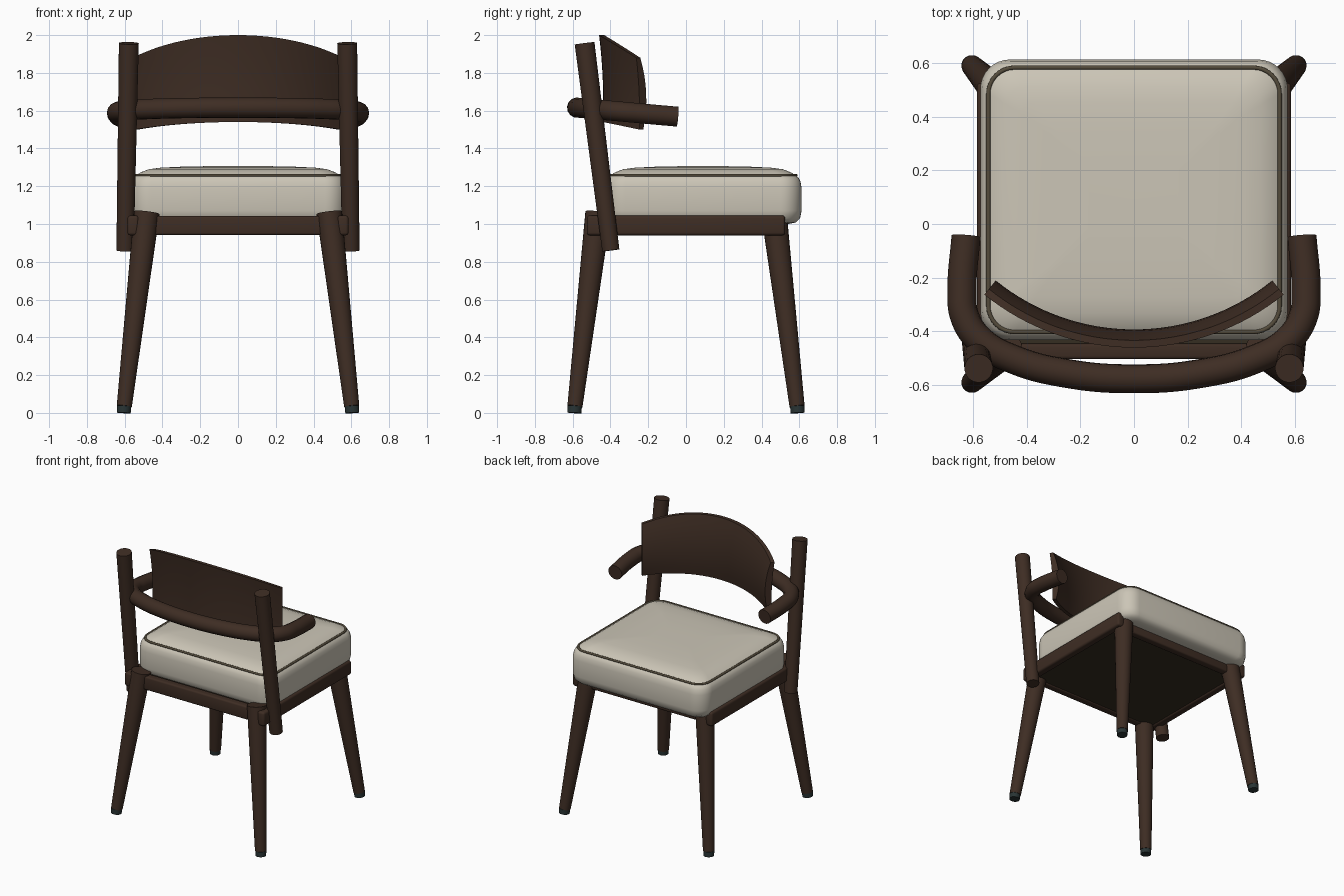
import bpy
import math
from mathutils import Vector

if "Cube" in bpy.data.objects:
    bpy.data.objects.remove(bpy.data.objects["Cube"], do_unlink=True)


def material(name, rgb):
    m = bpy.data.materials.new(name)
    m.use_nodes = True
    colour = (*rgb, 1)
    m.diffuse_color = colour
    bsdf = m.node_tree.nodes["Principled BSDF"]
    bsdf.inputs["Base Color"].default_value = colour
    bsdf.inputs["Roughness"].default_value = 0.6
    return m


WOOD = material("dark wood", (0.048, 0.026, 0.017))
FABRIC = material("cream fabric", (0.60, 0.56, 0.47))
PIPING = material("olive piping", (0.09, 0.072, 0.045))
BASE = material("seat underside", (0.035, 0.026, 0.015))
RUBBER = material("foot rubber", (0.022, 0.034, 0.034))


def finish(obj, mat, angle=40):
    obj.data.materials.append(mat)
    bpy.ops.object.select_all(action="DESELECT")
    obj.select_set(True)
    bpy.context.view_layer.objects.active = obj
    bpy.ops.object.shade_smooth_by_angle(angle=math.radians(angle))
    return obj


def loft(name, rings, mat, angle=40):
    """Skin a list of equal rings and cap both ends."""
    n = len(rings[0])
    verts = [p for ring in rings for p in ring]
    faces = [(k * n + i, k * n + (i + 1) % n, (k + 1) * n + (i + 1) % n, (k + 1) * n + i)
             for k in range(len(rings) - 1) for i in range(n)]
    faces += [tuple(reversed(range(n))), tuple(range(len(verts) - n, len(verts)))]
    mesh = bpy.data.meshes.new(name)
    mesh.from_pydata(verts, [], faces)
    obj = bpy.data.objects.new(name, mesh)
    bpy.context.collection.objects.link(obj)
    return finish(obj, mat, angle)


def rod(name, a, b, ra, rb, mat, sides=24):
    """Round tapered bar from a to b, cut square to its axis."""
    a, b = Vector(a), Vector(b)
    turn = (b - a).to_track_quat("Z", "Y")
    circle = [Vector((math.cos(t), math.sin(t), 0))
              for t in (math.tau * i / sides for i in range(sides))]
    return loft(name, [[c + turn @ (p * r) for p in circle] for c, r in ((a, ra), (b, rb))], mat)


def box(name, lo, hi, mat, bevel=0.0):
    lo, hi = Vector(lo), Vector(hi)
    bpy.ops.mesh.primitive_cube_add(size=1, location=(lo + hi) / 2)
    obj = bpy.context.object
    obj.name = name
    obj.scale = hi - lo
    bpy.ops.object.transform_apply(location=False, rotation=False, scale=True)
    if bevel:
        mod = obj.modifiers.new("soft edges", "BEVEL")
        mod.width, mod.segments = bevel, 3
        bpy.ops.object.modifier_apply(modifier=mod.name)
    return finish(obj, mat)


def tube(name, points, radius, mat, cyclic=False, smooth_path=True):
    """Round bar that follows a path."""
    curve = bpy.data.curves.new(name, "CURVE")
    curve.dimensions = "3D"
    curve.bevel_depth, curve.bevel_resolution = radius, 5
    curve.use_fill_caps = True
    spline = curve.splines.new("BEZIER" if smooth_path else "POLY")
    pts = spline.bezier_points if smooth_path else spline.points
    pts.add(len(points) - 1)
    for p, co in zip(pts, points):
        if smooth_path:
            p.co = co
            p.handle_left_type = p.handle_right_type = "AUTO"
        else:
            p.co = (*co, 1)
    spline.use_cyclic_u = cyclic
    obj = bpy.data.objects.new(name, curve)
    bpy.context.collection.objects.link(obj)
    bpy.ops.object.select_all(action="DESELECT")
    obj.select_set(True)
    bpy.context.view_layer.objects.active = obj
    bpy.ops.object.convert(target="MESH")
    return finish(bpy.context.object, mat)


# Splayed legs with rubber feet
for sx, side in ((1, "left"), (-1, "right")):
    for sy, end in ((1, "rear"), (-1, "front")):
        rod(f"{end}_{side}_leg", (sx * 0.602, sy * 0.588, 0.035),
            (sx * 0.483, sy * 0.465, 1.06), 0.04, 0.068, WOOD)
        rod(f"{end}_{side}_foot", (sx * 0.605, sy * 0.591, 0),
            (sx * 0.603, sy * 0.589, 0.036), 0.037, 0.038, RUBBER)

# Seat frame and bottom panel
for s, side in ((1, "left"), (-1, "right")):
    x = sorted((s * 0.525, s * 0.585))
    box(f"{side}_seat_rail", (x[0], -0.525, 0.94), (x[1], 0.525, 1.045), WOOD, 0.015)
for s, end in ((1, "rear"), (-1, "front")):
    y = sorted((s * 0.445, s * 0.503))
    box(f"{end}_seat_rail", (-0.55, y[0], 0.942), (0.55, y[1], 1.043), WOOD, 0.012)
box("seat_panel", (-0.54, -0.46, 0.95), (0.54, 0.46, 1.03), BASE)

# Cushion: stacked rounded rectangles
CENTRE_Y = 0.09


def rounded_ring(inset, z, corner=0.11, steps=8):
    hx, hy = 0.572 - inset, 0.522 - inset
    r = max(corner - inset * 0.4, 0.02)
    ring = []
    for q, (sx, sy) in enumerate(((1, 1), (-1, 1), (-1, -1), (1, -1))):
        for i in range(steps + 1):
            t = math.pi / 2 * (q + i / steps)
            ring.append((sx * (hx - r) + r * math.cos(t),
                         CENTRE_Y + sy * (hy - r) + r * math.sin(t), z))
    return ring


profile = [(0.07, 1.0), (0.03, 1.008), (0.008, 1.03), (0.0, 1.07), (0.0, 1.19),
           (0.006, 1.225), (0.018, 1.248), (0.035, 1.26), (0.06, 1.275),
           (0.10, 1.29), (0.16, 1.298), (0.26, 1.303), (0.40, 1.306)]
loft("seat_cushion", [rounded_ring(*p) for p in profile], FABRIC, 60)
tube("cushion_piping", rounded_ring(0.03, 1.258), 0.008, PIPING, cyclic=True, smooth_path=False)

# Leaning back posts
for s, side in ((1, "left"), (-1, "right")):
    rod(f"{side}_back_post", (s * 0.598, -0.398, 0.86), (s * 0.578, -0.537, 1.957),
        0.046, 0.053, WOOD)

# Bent arm rail wrapping behind the posts
half = [(0.25, -0.556), (0.45, -0.503), (0.57, -0.435), (0.63, -0.345),
        (0.64, -0.25), (0.625, -0.045)]
path = [(-x, y) for x, y in reversed(half)] + [(0, -0.576)] + half
tube("arm_rail", [(x, y, 1.616 - 0.09 * (y + 0.576)) for x, y in path], 0.054, WOOD)

# Curved backrest: lens section swept along an arc
rings = []
for i in range(33):
    u = i / 16 - 1
    a = u * math.radians(39)
    top, bottom = 2.0 - 0.12 * u * u, 1.54 - 0.04 * u * u
    inner, outer = [], []
    for k in range(9):
        v = k / 8
        z = bottom + (top - bottom) * v
        bow = 0.03 * (1 - (2 * v - 1) ** 2)
        lean = -0.02 * v
        for side, off in ((inner, 0.012 + bow + lean), (outer, -0.015 + 0.3 * bow + lean)):
            r = 0.85 - off
            side.append((r * math.sin(a), 0.425 - r * math.cos(a), z))
    rings.append(inner + outer[::-1])
loft("backrest", rings, WOOD, 35)
